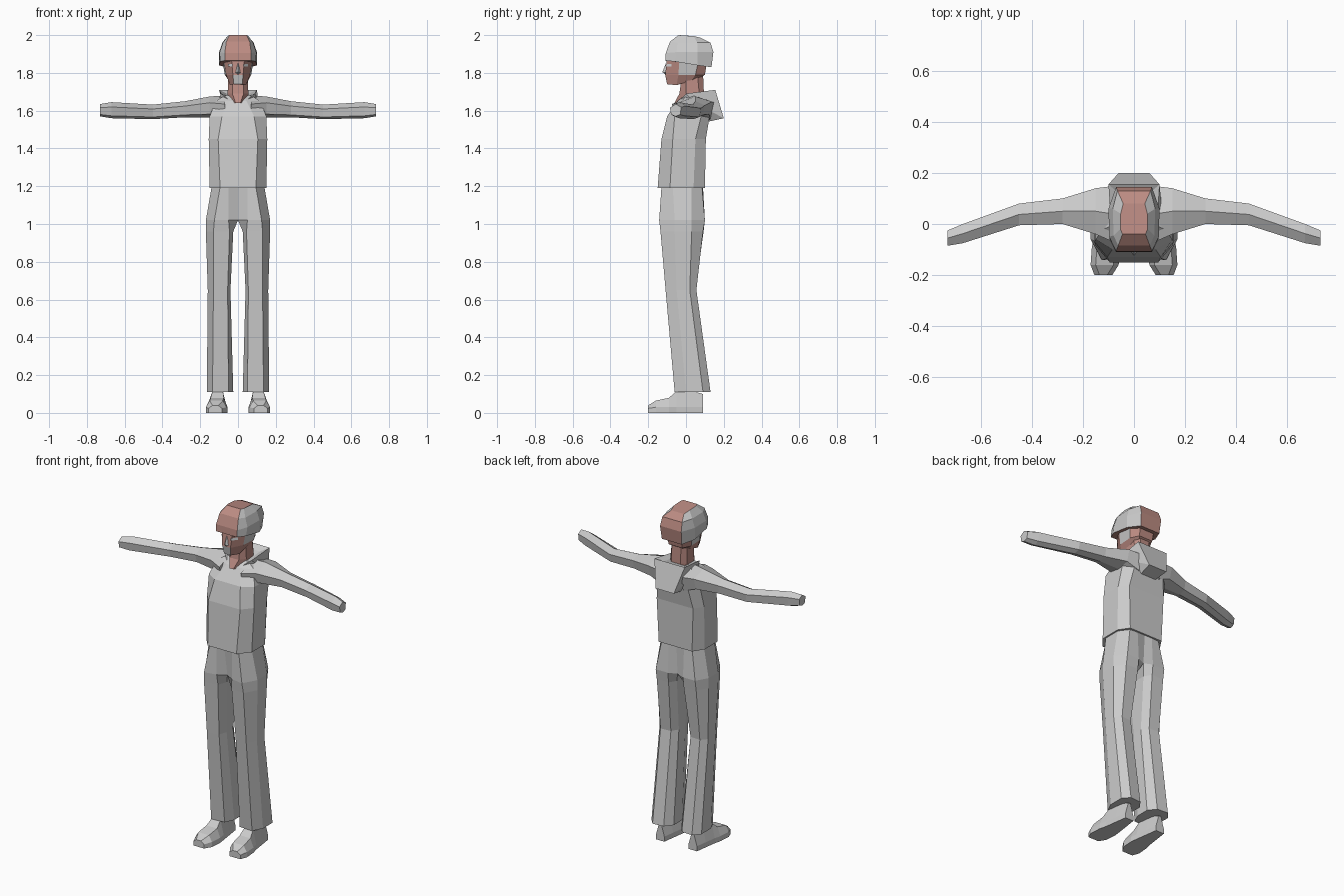
import bpy, bmesh


def material(name, rgb):
    m = bpy.data.materials.new(name)
    m.diffuse_color = (*rgb, 1)
    return m


GREY = material("light grey", (0.60, 0.60, 0.60))
BROWN = material("reddish brown", (0.50, 0.26, 0.225))
PALE = material("pale grey", (0.68, 0.71, 0.73))


def loft(name, rings, mats=(GREY,), rule=None, mirror=False):
    """Skin closed rings of 3D points; rule(ring, segment) picks the material."""
    bm = bmesh.new()
    loops = [[bm.verts.new(p) for p in ring] for ring in rings]
    n = len(loops[0])
    for i in range(len(loops) - 1):
        for j in range(n):
            k = (j + 1) % n
            f = bm.faces.new((loops[i][j], loops[i][k], loops[i + 1][k], loops[i + 1][j]))
            f.material_index = rule(i, j) if rule else 0
    caps = [bm.faces.new(loops[0]), bm.faces.new(loops[-1])]
    for f, i in zip(caps, (-1, len(loops) - 1)):
        f.material_index = rule(i, -1) if rule else 0
    bmesh.ops.recalc_face_normals(bm, faces=bm.faces)
    return finish(name, bm, mats, mirror)


def finish(name, bm, mats, mirror=False):
    me = bpy.data.meshes.new(name)
    bm.to_mesh(me)
    bm.free()
    for m in mats:
        me.materials.append(m)
    ob = bpy.data.objects.new(name, me)
    bpy.context.collection.objects.link(ob)
    if mirror:
        ob.modifiers.new("mirror", 'MIRROR').use_mirror_merge = False
    return ob


def at(z, pts):
    """Give every point height z unless it carries its own."""
    return [p if len(p) == 3 else (*p, z) for p in pts]


def sym(z, half):
    """Close a right-hand half outline with its mirror image."""
    pts = at(z, half)
    return pts + [(-x, y, h) for x, y, h in reversed(pts)]


# Jacket body
loft("jacket_body", [
    sym(1.19, [(.095, -.15), (.15, -.085), (.15, .04), (.11, .10)]),
    sym(1.45, [(.105, -.13), (.155, -.07), (.155, .05), (.12, .105)]),
    sym(1.57, [(.085, -.10), (.15, -.06), (.15, .08), (.10, .125)]),
    sym(1.65, [(.045, -.045), (.12, -.02), (.12, .09), (.06, .13)]),
    sym(1.68, [(.035, -.01), (.07, .0), (.07, .08), (.04, .11)]),
])


# Sleeves with closed cuffs
def sleeve(x, yf, yb, zb, zt):
    w, h, ym = yb - yf, zt - zb, (yf + yb) / 2
    return [(x, yf, zb + .7 * h), (x, ym, zt), (x, yb, zb + .75 * h),
            (x, yb - .1 * w, zb + .15 * h), (x, ym, zb), (x, yf + .1 * w, zb + .15 * h)]


loft("sleeve", [
    sleeve(.07, -.075, .15, 1.53, 1.68),
    sleeve(.15, -.04, .14, 1.565, 1.675),
    sleeve(.28, .0, .10, 1.565, 1.65),
    sleeve(.45, -.005, .08, 1.555, 1.632),
    sleeve(.67, -.075, .0, 1.56, 1.645),
    sleeve(.73, -.085, -.025, 1.57, 1.635),
], mirror=True)

# Hood folded behind the neck
loft("hood", [
    sym(0, [(.03, .0, 1.60), (.08, .05, 1.57), (.05, .11, 1.54)]),
    sym(0, [(.05, -.03, 1.62), (.11, .05, 1.64), (.06, .20, 1.56)]),
    sym(0, [(.045, -.035, 1.655), (.09, .0, 1.69), (.10, .155, 1.71)]),
    sym(0, [(.03, -.01, 1.65), (.06, .03, 1.68), (.06, .12, 1.69)]),
])

# Trouser legs, meeting at the centre above the crotch
loft("trouser_leg", [
    at(1.195, [(0, -.13), (.05, -.13), (.095, -.13), (.14, -.07),
               (.14, .03), (.10, .085), (.05, .09), (0, .09)]),
    at(1.02, [(0, -.10), (.05, -.13), (.125, -.142), (.17, -.06),
              (.17, .03), (.13, .10), (.05, .10), (0, .08)]),
    at(.96, [(.025, -.07), (.045, -.125), (.13, -.135), (.17, -.06),
             (.17, .03), (.13, .09), (.05, .093), (.025, .05)]),
    at(.65, [(.04, -.05), (.055, -.10), (.13, -.108), (.16, -.05),
             (.16, .02), (.13, .055), (.065, .05), (.04, .01)]),
    at(.11, [(.025, 0), (.05, -.055), (.135, -.06), (.165, 0),
             (.165, .09), (.13, .13), (.06, .125), (.025, .08)]),
], mirror=True)


# Shoes
def shoe(y, a, b, h):
    m = min(.03, h * .6)
    return [(a, y, 0), (a, y, m), (a + .02, y, h), (b - .02, y, h), (b, y, m), (b, y, 0)]


loft("shoe", [
    shoe(.09, .08, .135, .10), shoe(.02, .07, .145, .12), shoe(-.05, .06, .155, .115),
    shoe(-.09, .055, .165, .08), shoe(-.16, .06, .17, .065), shoe(-.20, .085, .155, .04),
], mirror=True)

# Neck
loft("neck", [
    sym(1.64, [(.012, -.062), (.05, .0), (.05, .07), (.03, .10)]),
    sym(1.69, [(.03, -.035), (.055, .0), (.055, .07), (.03, .095)]),
    sym(1.80, [(.03, -.02), (.05, .0), (.05, .06), (.03, .09)]),
], (BROWN,))

# Head, with grey temples and chin
loft("head", [
    sym(0, [(.022, -.10, 1.74), (.042, -.05, 1.735), (.05, .03, 1.76), (.035, .085, 1.78)]),
    sym(1.79, [(.027, -.11), (.063, -.04), (.07, .05), (.045, .10)]),
    sym(1.88, [(.035, -.10), (.078, -.035), (.085, .07), (.05, .115)]),
], (BROWN, GREY), lambda i, j: int((i == 1 and j in (1, 5)) or (i == 0 and j == 7)))

# Hair: brown band front to back, grey sides
loft("hair", [
    sym(0, [(.07, -.11, 1.865), (.095, -.06, 1.86), (.10, .06, 1.84), (.065, .135, 1.83)]),
    sym(0, [(.07, -.107, 1.905), (.097, -.05, 1.91), (.10, .06, 1.91), (.07, .145, 1.91)]),
    sym(0, [(.062, -.085, 1.965), (.08, -.045, 1.96), (.083, .06, 1.96), (.065, .13, 1.96)]),
    sym(0, [(.045, -.04, 2.0), (.053, -.02, 1.998), (.052, .04, 1.995), (.042, .08, 1.985)]),
], (GREY, BROWN), lambda i, j: int(j in (-1, 3, 7)))

# Nose
bm = bmesh.new()
bridge, tip, left, right, under = [bm.verts.new(p) for p in (
    (0, -.105, 1.855), (0, -.125, 1.805), (-.015, -.106, 1.80),
    (.015, -.106, 1.80), (0, -.108, 1.79))]
for tri in ((bridge, left, tip), (bridge, tip, right), (tip, left, under), (tip, under, right)):
    bm.faces.new(tri)
finish("nose", bm, (GREY,))

# Eyes as thin plates on the slanted face
bm = bmesh.new()
bm.faces.new([bm.verts.new(p) for p in (
    (.028, -.109, 1.833), (.053, -.078, 1.833), (.053, -.077, 1.847), (.028, -.108, 1.847))])
finish("eye", bm, (PALE,), mirror=True)
